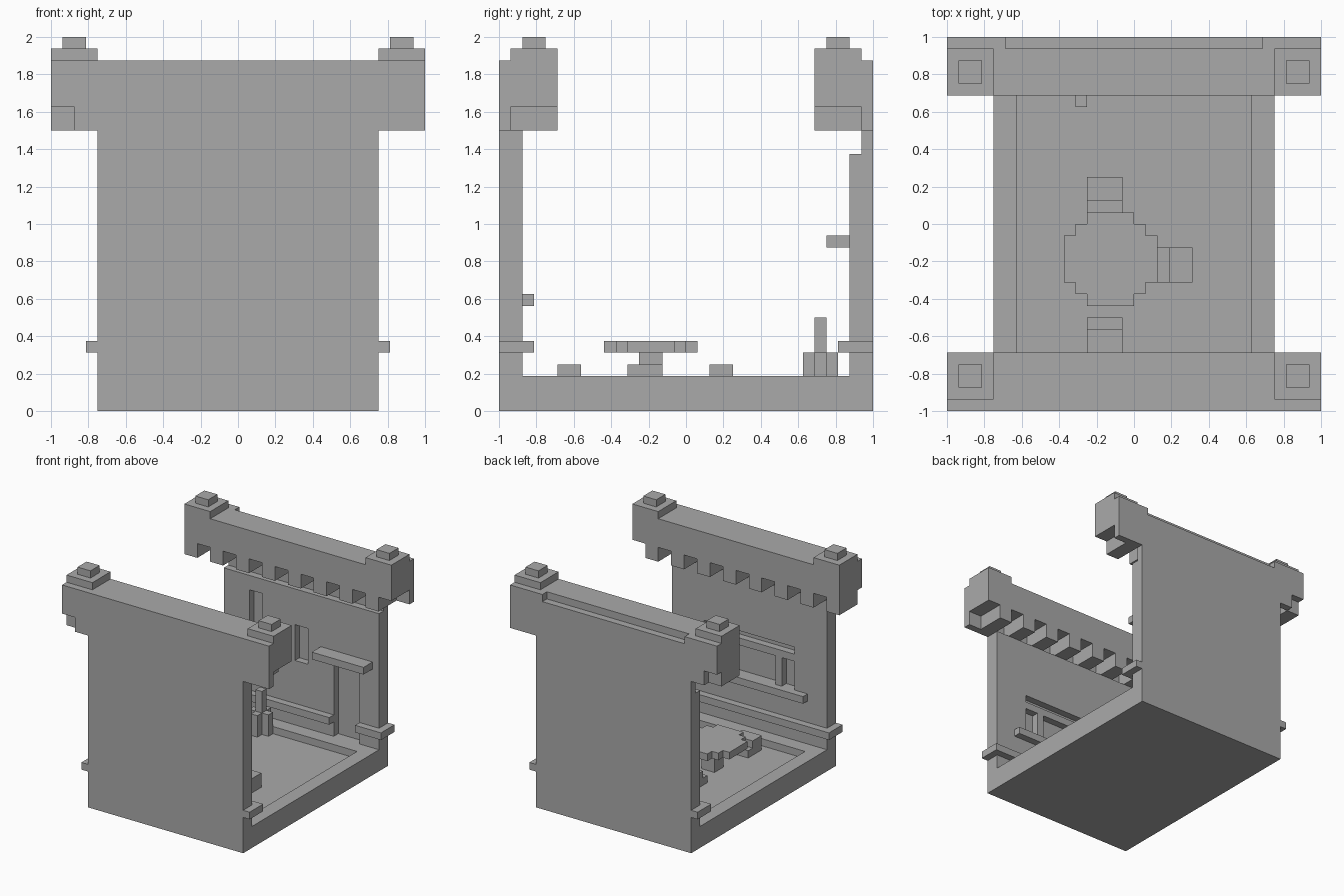
import bpy
import bmesh
from mathutils import Vector

if "Cube" in bpy.data.objects:
    bpy.data.objects.remove(bpy.data.objects["Cube"], do_unlink=True)

U = 1 / 16  # one block of the build grid

stone = bpy.data.materials.new("stone_grey")
stone.use_nodes = True
stone.diffuse_color = (0.4, 0.4, 0.4, 1)
stone.node_tree.nodes["Principled BSDF"].inputs["Base Color"].default_value = (0.4, 0.4, 0.4, 1)


def blocks(name, boxes, side=1):
    """One object made of boxes (x0, x1, y0, y1, z0, z1) in grid units; side mirrors y."""
    bm = bmesh.new()
    for x0, x1, y0, y1, z0, z1 in boxes:
        lo, hi = Vector((x0, y0, z0)), Vector((x1, y1, z1))
        verts = bmesh.ops.create_cube(bm, size=1)["verts"]
        for v in verts:
            p = (lo + hi) / 2 + v.co * (hi - lo)
            v.co = Vector((p.x, p.y * side, p.z)) * U
    bmesh.ops.recalc_face_normals(bm, faces=bm.faces)
    mesh = bpy.data.meshes.new(name)
    bm.to_mesh(mesh)
    bm.free()
    mesh.materials.append(stone)
    obj = bpy.data.objects.new(name, mesh)
    bpy.context.scene.collection.objects.link(obj)
    return obj


def carve(obj, boxes, side=1):
    """Cut boxes out of an object and discard the cutter."""
    cutter = blocks("cutter", boxes, side)
    cutter.hide_render = True
    mod = obj.modifiers.new("carve", "BOOLEAN")
    mod.operation = "DIFFERENCE"
    mod.solver = "EXACT"
    mod.object = cutter
    bpy.context.view_layer.objects.active = obj
    bpy.ops.object.modifier_apply(modifier=mod.name)
    bpy.data.objects.remove(cutter, do_unlink=True)


# Floor with a sunken middle
floor = blocks("floor", [(-12, 12, -14, 14, 0, 3)])
carve(floor, [(-10, 10, -12, 12, 2, 5)])

# Recesses on the inner faces, measured towards each wall
recesses = {
    "front": [(-7, 7, 13, 15, 15, 16), (-7, -5, 13, 15, 10, 14),
              (-4, 4, 13, 15, 10, 14), (5, 7, 13, 15, 10, 14)],
    "back": [(5, 9, 13, 15, 3, 14), (-1, 1, 13, 15, 12, 17), (-8, -6, 13, 15, 13, 20)],
}
ledges = {
    "front": [(-13, 13, 13, 14, 5, 6)],
    "back": [(-13, 5, 13, 14, 5, 6), (9, 13, 13, 14, 5, 6)],
}

for label, side in (("front", -1), ("back", 1)):
    # Wall, thinner along its top
    wall = blocks(label + "_wall", [(-12, 12, 14, 16, 0, 24)], side)
    carve(wall, [(-14, 14, 13, 15, 22, 26)], side)
    carve(wall, recesses[label], side)

    # Low ledge that wraps the wall ends
    ends = [(s * 12.5 - 0.5, s * 12.5 + 0.5, 14, 16, 5, 6) for s in (-1, 1)]
    blocks(label + "_ledge", ledges[label] + ends, side)

    # Overhanging parapet with a groove along its outer top edge
    parapet = blocks(label + "_parapet", [(-16, 16, 11, 16, 26, 30)], side)
    carve(parapet, [(-11, 11, 15, 17, 29, 31)], side)
    blocks(label + "_parapet_skirt", [(-14, 16, 15, 16, 24, 26)], side)
    blocks(label + "_corbels", [(x, x + 2, 11, 15, 24, 26) for x in range(-16, 14, 4)], side)

    # Stepped caps at both ends
    for name, s in (("left", 1), ("right", -1)):
        blocks(f"{label}_{name}_cap", [
            (s * 14 - 2, s * 14 + 2, 11, 15, 30, 31),
            (s * 14 - 1, s * 14 + 1, 12, 14, 31, 32)], side)

# Shelves
blocks("window_sill", [(-9, 9, -14, -13, 9, 10)])
blocks("door_canopy", [(3, 11, 12, 14, 14, 15)])

# Round stepped table on a pedestal
blocks("table_pedestal", [(-3, -1, -4, -2, 2, 5)])
table = blocks("table_top", [(-6, 2, -7, 1, 5, 6)])
for inset, depth in ((2, 1), (1, 2)):
    carve(table, [(x - inset, x + inset, y - depth, y + depth, 4, 7)
                  for x in (-6, 2) for y in (-7, 1)])

# Chairs: low seat towards the table, higher back part
blocks("chair_back_side", [(-4, -1, 1, 2, 2, 3), (-4, -1, 2, 4, 2, 4)])
blocks("chair_front_side", [(-4, -1, -9, -8, 2, 3), (-4, -1, -11, -9, 2, 4)])
blocks("chair_left_side", [(2, 3, -5, -2, 2, 3), (3, 5, -5, -2, 2, 4)])

# Stand with a tall post and four short ones around it
posts = [(-5, -4, 11, 12, 2, 8)]
for dx, dy in ((1, 0), (-1, 0), (0, 1), (0, -1)):
    posts.append((dx - 5, dx - 4, dy + 11, dy + 12, 2, 5))
blocks("post_stand", posts)
